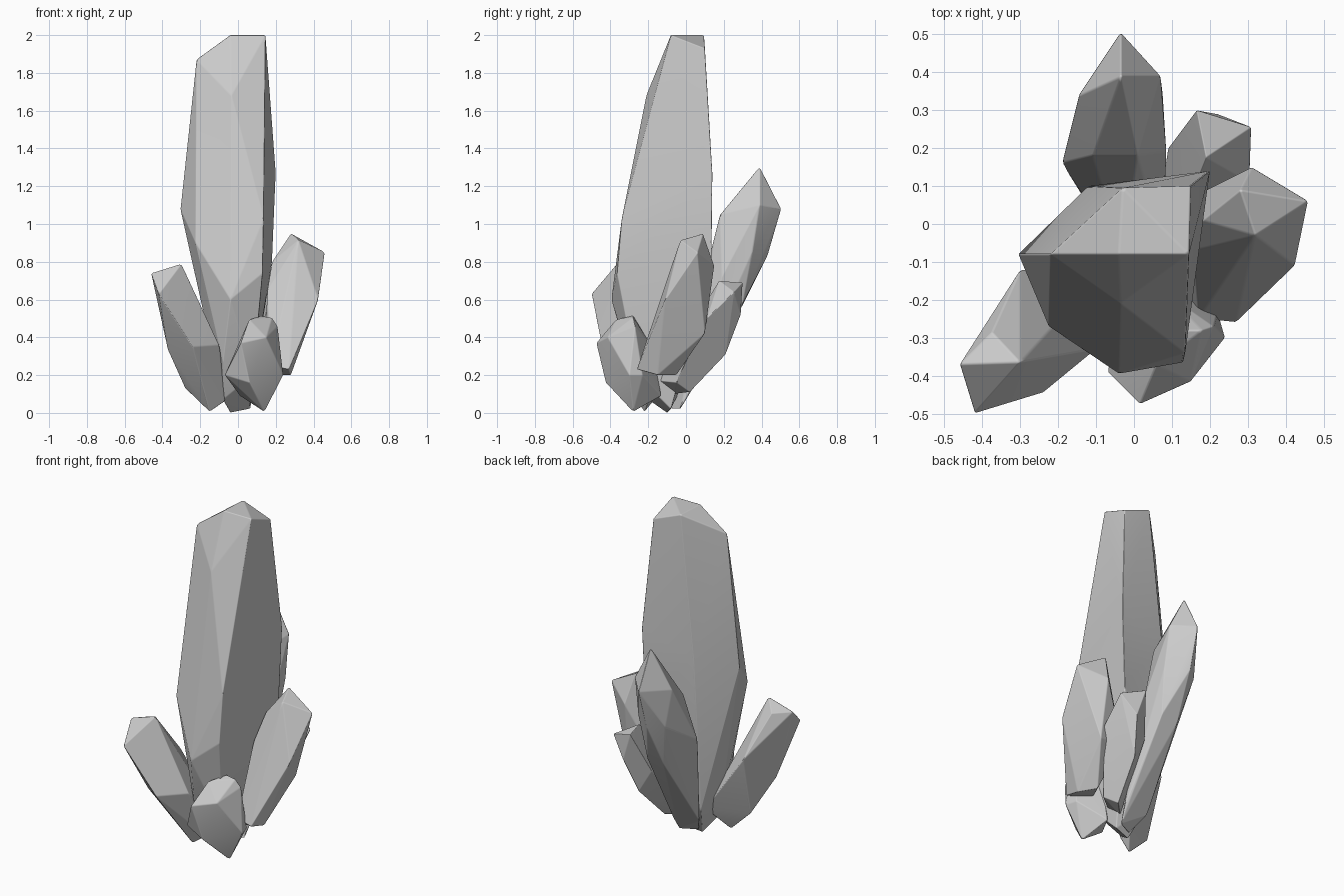
import bpy
import bmesh
import math


def crystal(name, *sections):
    """Faceted crystal: the convex skin around a few cross-sections, tip to foot."""
    bm = bmesh.new()
    for section in sections:
        for point in section:
            bm.verts.new(point)
    hull = bmesh.ops.convex_hull(bm, input=bm.verts[:])
    loose = {g for g in hull["geom_interior"] + hull["geom_unused"]
             if isinstance(g, bmesh.types.BMVert)}
    bmesh.ops.delete(bm, geom=list(loose), context='VERTS')
    bmesh.ops.recalc_face_normals(bm, faces=bm.faces[:])
    for face in bm.faces:
        face.smooth = True
    mesh = bpy.data.meshes.new(name)
    bm.to_mesh(mesh)
    bm.free()
    obj = bpy.data.objects.new(name, mesh)
    bpy.context.collection.objects.link(obj)
    # Slightly worn edges, flat facets
    bevel = obj.modifiers.new("worn_edges", 'BEVEL')
    bevel.width = 0.005
    bevel.segments = 2
    bevel.limit_method = 'ANGLE'
    bevel.angle_limit = math.radians(12)
    bevel.harden_normals = True
    return obj


# Tall central crystal with a chisel tip
crystal("main_crystal",
        [(-0.04, -0.08, 2.0), (0.145, -0.08, 2.0), (-0.03, 0.095, 2.0)],
        [(-0.22, -0.08, 1.87), (0.15, 0.10, 1.93), (-0.035, -0.21, 1.68)],
        [(-0.305, -0.08, 1.08), (-0.12, 0.10, 1.15), (0.20, 0.14, 1.27), (0.135, -0.34, 1.03)],
        [(-0.225, -0.27, 0.90), (0.13, -0.365, 0.74), (-0.04, -0.395, 0.60),
         (0.18, 0.135, 0.80)],
        [(-0.08, -0.30, 0.27), (0.08, -0.26, 0.20), (-0.10, 0.0, 0.18)],
        [(-0.04, -0.10, 0.0), (0.06, -0.08, 0.02), (-0.08, -0.20, 0.07)])

# Leaning crystal at the back
crystal("back_crystal",
        [(-0.035, 0.39, 1.305)],
        [(-0.035, 0.505, 1.08), (0.07, 0.39, 1.10), (-0.145, 0.34, 1.06),
         (-0.11, 0.18, 0.96), (0.01, 0.18, 1.05)],
        [(-0.19, 0.16, 0.70), (0.085, 0.19, 0.72), (-0.04, 0.435, 0.84),
         (0.075, 0.35, 0.85), (-0.12, 0.37, 0.84)],
        [(0.05, 0.30, 0.58), (-0.06, 0.30, 0.57)],
        [(-0.09, 0.0, 0.12), (0.08, 0.02, 0.12), (0.07, -0.03, 0.02), (-0.03, -0.08, 0.02)])

# Small crystal at the back right
crystal("back_right_crystal",
        [(0.19, 0.175, 0.70), (0.165, 0.30, 0.69)],
        [(0.31, 0.255, 0.64), (0.22, 0.29, 0.52), (0.305, 0.11, 0.50)],
        [(0.09, 0.20, 0.45), (0.17, 0.21, 0.31), (0.22, 0.0, 0.28)],
        [(0.06, -0.15, 0.17), (0.05, -0.06, 0.10), (0.13, 0.02, 0.11), (0.18, -0.05, 0.16)])

# Medium crystal on the right
crystal("right_crystal",
        [(0.28, 0.09, 0.95)],
        [(0.31, 0.15, 0.78), (0.46, 0.06, 0.85), (0.32, -0.03, 0.915), (0.18, 0.01, 0.80)],
        [(0.425, -0.11, 0.60), (0.155, -0.07, 0.65), (0.32, 0.10, 0.42), (0.15, 0.07, 0.45)],
        [(0.27, -0.26, 0.23), (0.17, -0.25, 0.25), (0.28, -0.15, 0.20),
         (0.14, -0.18, 0.24), (0.22, -0.05, 0.20)])

# Medium crystal at the front left
crystal("front_left_crystal",
        [(-0.30, -0.365, 0.79), (-0.46, -0.37, 0.74), (-0.375, -0.285, 0.74)],
        [(-0.42, -0.50, 0.63), (-0.27, -0.36, 0.71), (-0.30, -0.12, 0.50)],
        [(-0.37, -0.34, 0.33), (-0.24, -0.445, 0.35), (-0.10, -0.33, 0.36)],
        [(-0.28, -0.22, 0.13), (-0.15, -0.22, 0.005), (-0.07, -0.20, 0.06),
         (-0.06, -0.10, 0.15)])

# Stubby crystal at the front
crystal("front_crystal",
        [(0.06, -0.37, 0.495), (0.12, -0.28, 0.515), (0.18, -0.28, 0.505)],
        [(0.015, -0.475, 0.37), (0.15, -0.415, 0.40), (0.21, -0.27, 0.46),
         (-0.07, -0.39, 0.20)],
        [(0.24, -0.30, 0.20), (0.06, -0.425, 0.16), (0.22, -0.23, 0.20), (-0.05, -0.28, 0.24)],
        [(0.14, -0.28, 0.005), (0.01, -0.26, 0.09), (0.08, -0.13, 0.09), (0.08, -0.18, 0.35)])
